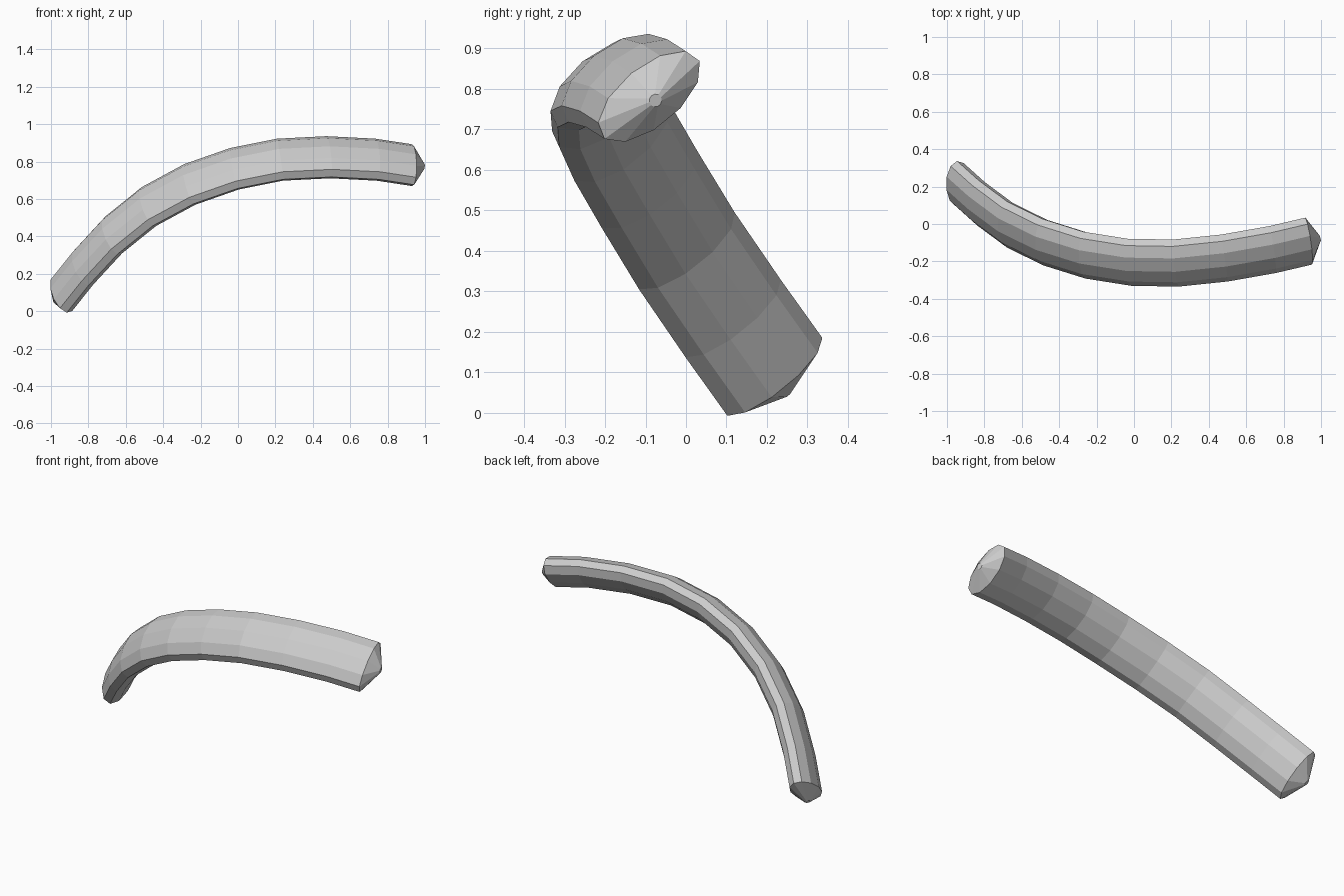
import bpy, bmesh, math
from mathutils import Vector

if "Cube" in bpy.data.objects:
    bpy.data.objects.remove(bpy.data.objects["Cube"])

SIDES = 11
HALF_WIDTH, HALF_THICK = 0.154, 0.076
CAP_LENGTH, TIP_RADIUS = 0.065, 0.016

# centre line of the bent bar
path = [Vector(p) for p in (
    (-0.94, 0.215, 0.093), (-0.825, 0.112, 0.237), (-0.67, -0.003, 0.405),
    (-0.48, -0.096, 0.558), (-0.26, -0.165, 0.677), (-0.02, -0.203, 0.761),
    (0.225, -0.207, 0.81), (0.485, -0.18, 0.823), (0.74, -0.135, 0.81),
    (0.932, -0.09, 0.781))]
# the bar bends in one plane; its wide axis is that plane's normal
wide_axis = Vector((-0.10, 0.77, 0.635)).normalized()


def add_ring(bm, centre, tangent, a, b):
    u = (wide_axis - tangent * wide_axis.dot(tangent)).normalized()
    v = u.cross(tangent).normalized()
    if v.z < 0:
        v = -v
    ring = []
    for k in range(SIDES):
        t = math.pi / 2 + 2 * math.pi * k / SIDES
        ring.append(bm.verts.new(centre + u * a * math.cos(t) + v * b * math.sin(t)))
    return ring


bm = bmesh.new()
last = len(path) - 1
tangents = [(path[min(i + 1, last)] - path[max(i - 1, 0)]).normalized()
            for i in range(last + 1)]

# pointed start cap, body rings, pointed end cap
rings = [add_ring(bm, path[0] - tangents[0] * CAP_LENGTH, tangents[0], TIP_RADIUS, TIP_RADIUS)]
for p, t in zip(path, tangents):
    rings.append(add_ring(bm, p, t, HALF_WIDTH, HALF_THICK))
rings.append(add_ring(bm, path[-1] + tangents[-1] * CAP_LENGTH, tangents[-1],
                      TIP_RADIUS, TIP_RADIUS))

for r0, r1 in zip(rings, rings[1:]):
    for k in range(SIDES):
        j = (k + 1) % SIDES
        bm.faces.new((r0[k], r0[j], r1[j], r1[k]))
bm.faces.new(rings[0])
bm.faces.new(rings[-1])
bmesh.ops.recalc_face_normals(bm, faces=bm.faces)

mesh = bpy.data.meshes.new("curved_bar")
bm.to_mesh(mesh)
bm.free()
bar = bpy.data.objects.new("curved_bar", mesh)
bpy.context.collection.objects.link(bar)
